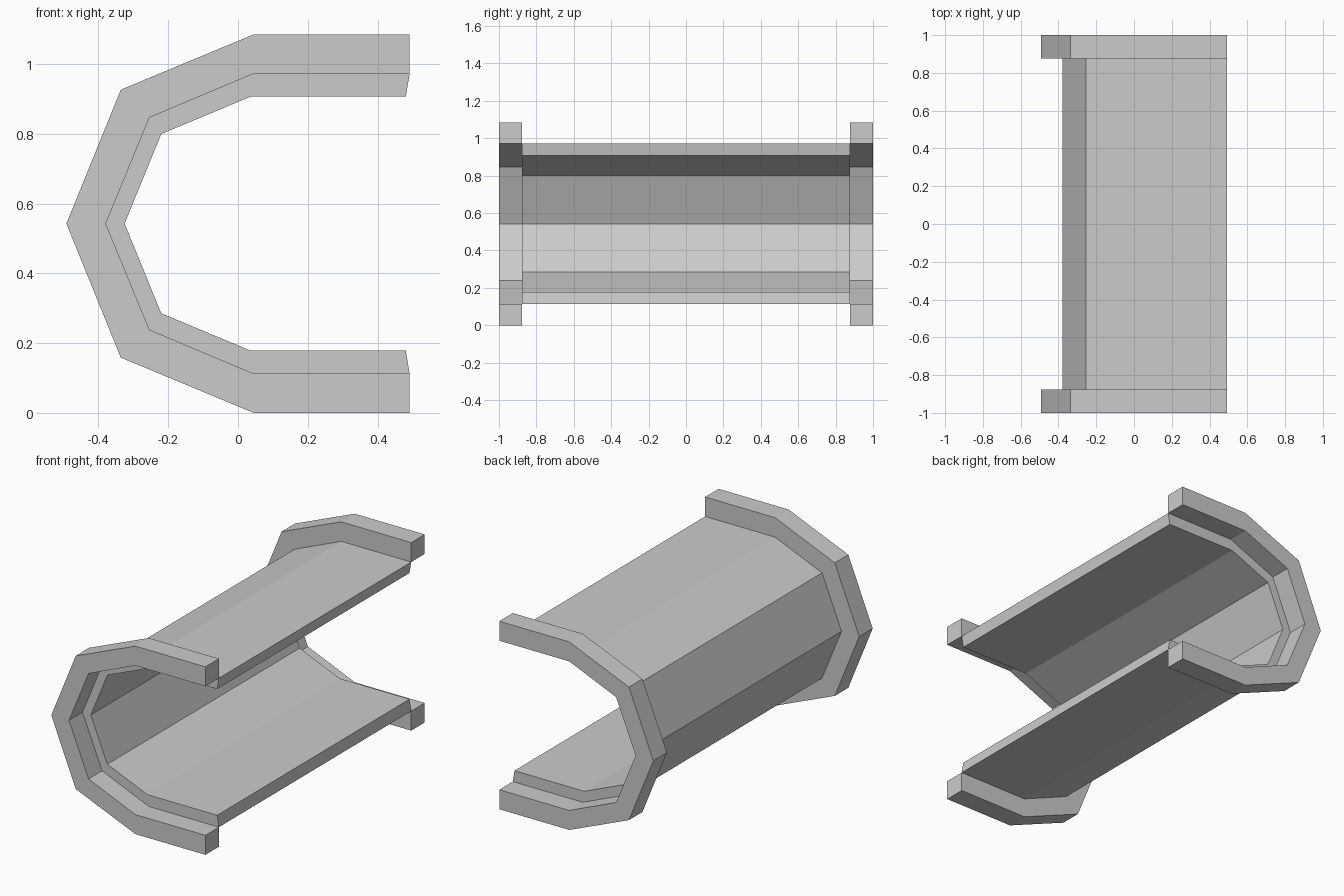
import bpy, bmesh

if "Cube" in bpy.data.objects:
    bpy.data.objects.remove(bpy.data.objects["Cube"])

MID_Z = 0.5425   # height of the horizontal symmetry plane
SHELL_END = 0.877

# Upper half profiles (x, height above mid plane), open end to back
OUTER = [(0.492, 0.5425), (0.045, 0.5425), (-0.336, 0.384), (-0.492, 0)]
MIDDLE = [(0.492, 0.43), (0.045, 0.43), (-0.254, 0.304), (-0.379, 0)]
INNER = [(0.481, 0.364), (0.036, 0.364), (-0.22, 0.257), (-0.325, 0)]


def full_profile(half):
    """Mirror a half profile across the mid plane."""
    lower = [(x, -h) for x, h in reversed(half[:-1])]
    return [(x, MID_Z + h) for x, h in half + lower]


def channel(name, outside, inside, y0, y1):
    """Closed C-shaped solid between two profiles, extruded along y."""
    bm = bmesh.new()
    rails = [[bm.verts.new((x, y, z)) for x, z in full_profile(p)]
             for p, y in ((outside, y0), (outside, y1), (inside, y1), (inside, y0))]
    for k in range(4):
        a, b = rails[k], rails[(k + 1) % 4]
        for i in range(len(a) - 1):
            bm.faces.new((a[i], a[i + 1], b[i + 1], b[i]))
    for i in (0, -1):
        bm.faces.new([r[i] for r in rails])
    bmesh.ops.recalc_face_normals(bm, faces=bm.faces)
    mesh = bpy.data.meshes.new(name)
    bm.to_mesh(mesh)
    bm.free()
    obj = bpy.data.objects.new(name, mesh)
    bpy.context.collection.objects.link(obj)
    return obj


# Long half-pipe wall
channel("pipe_shell", MIDDLE, INNER, -SHELL_END, SHELL_END)

# Raised rim at each end
channel("front_rim", OUTER, MIDDLE, -1, -SHELL_END)
channel("back_rim", OUTER, MIDDLE, SHELL_END, 1)
